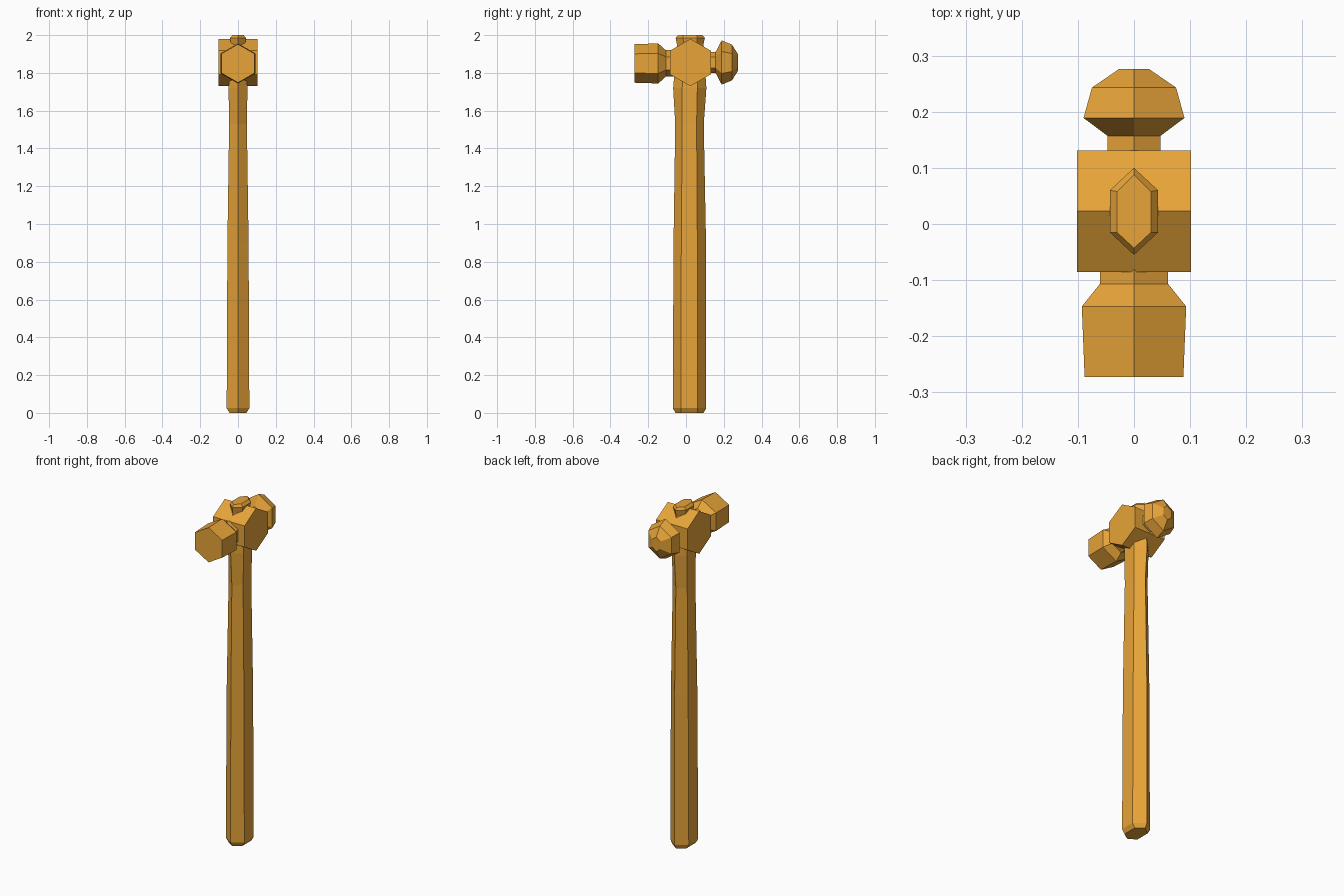
import bpy
import bmesh
from math import sin, cos, radians

cube = bpy.data.objects.get("Cube")
if cube:
    bpy.data.objects.remove(cube, do_unlink=True)

mat = bpy.data.materials.new("golden_orange")
mat.use_nodes = True
COLOUR = (0.8, 0.37, 0.04, 1)
mat.diffuse_color = COLOUR
mat.node_tree.nodes["Principled BSDF"].inputs["Base Color"].default_value = COLOUR


def loft(name, rings):
    """Skin a list of point rings into one closed, flat-shaded solid."""
    bm = bmesh.new()
    loops = [[bm.verts.new(p) for p in ring] for ring in rings]
    for a, b in zip(loops, loops[1:]):
        for i in range(len(a)):
            j = (i + 1) % len(a)
            bm.faces.new((a[i], a[j], b[j], b[i]))
    bm.faces.new(loops[0])
    bm.faces.new(loops[-1])
    bmesh.ops.recalc_face_normals(bm, faces=bm.faces)
    mesh = bpy.data.meshes.new(name)
    bm.to_mesh(mesh)
    bm.free()
    mesh.materials.append(mat)
    obj = bpy.data.objects.new(name, mesh)
    bpy.context.collection.objects.link(obj)


HEX = [(sin(radians(60 * k)), cos(radians(60 * k))) for k in range(6)]


def lathe_y(name, profile, centre_z):
    """Six-sided form along y; profile rows are y, half width, half height."""
    loft(name, [[(s * w / sin(radians(60)), y, centre_z + c * h) for s, c in HEX]
                for y, w, h in profile])


# Central eye block of the head, a hexagonal prism lying across
loft("head_block", [[(x, 0.023 + 0.125 * s, 1.855 + 0.125 * c) for s, c in HEX]
                    for x in (-0.102, 0.102)])

# Striking face and its neck
lathe_y("striking_face", [(-0.273, 0.088, 0.102), (-0.147, 0.093, 0.106),
                          (-0.107, 0.061, 0.07), (-0.05, 0.061, 0.07)], 1.85)

# Rounded peen and its neck
lathe_y("peen", [(0.09, 0.047, 0.056), (0.157, 0.047, 0.056),
                 (0.189, 0.09, 0.117), (0.243, 0.075, 0.095),
                 (0.276, 0.027, 0.043)], 1.855)

# Handle: rows are z, half width, front ridge, front corner, back corner, back ridge
HANDLE = [(0, 0.045, -0.055, -0.025, 0.06, 0.093),
          (0.025, 0.06, -0.07, -0.027, 0.06, 0.107),
          (0.9, 0.056, -0.066, -0.025, 0.06, 0.106),
          (1.53, 0.047, -0.057, -0.02, 0.056, 0.094),
          (1.72, 0.05, -0.068, -0.02, 0.06, 0.108),
          (1.95, 0.036, -0.048, -0.013, 0.056, 0.092),
          (1.985, 0.043, -0.055, -0.015, 0.06, 0.1),
          (2.0, 0.03, -0.043, -0.015, 0.058, 0.088)]
loft("handle", [[(0, f, z), (w, fc, z), (w, bc, z), (0, b, z), (-w, bc, z), (-w, fc, z)]
                for z, w, f, fc, bc, b in HANDLE])
